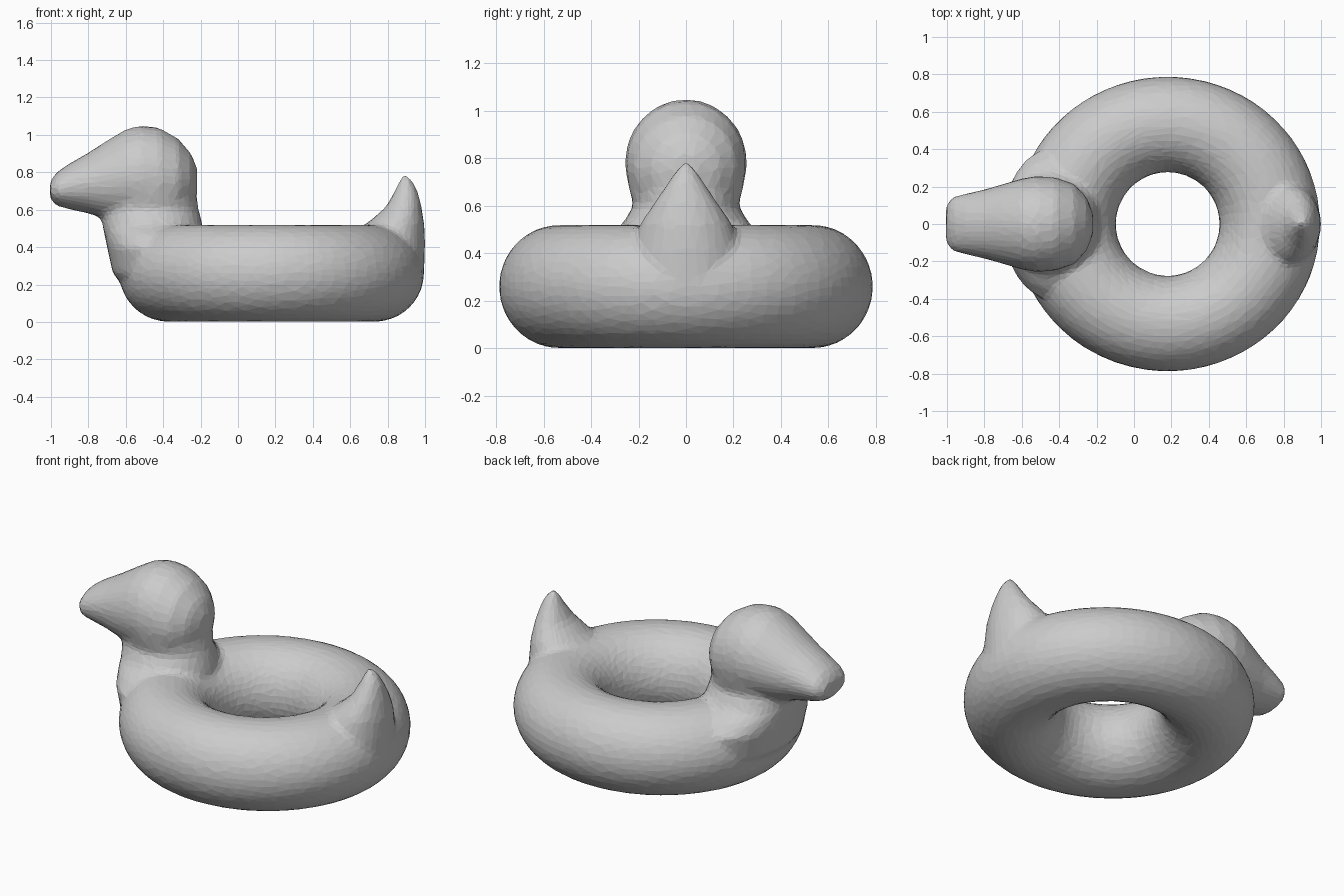
import bpy
import bmesh
from math import sin, cos, tau

cube = bpy.data.objects.get("Cube")
if cube:
    bpy.data.objects.remove(cube, do_unlink=True)

material = bpy.data.materials.new("plain grey")
material.use_nodes = True
grey = (0.6, 0.6, 0.6, 1)
material.diffuse_color = grey
material.node_tree.nodes["Principled BSDF"].inputs["Base Color"].default_value = grey


def skin(name, rings, closed=False):
    """Bridge equal rings of points into a solid object."""
    bm = bmesh.new()
    loops = [[bm.verts.new(p) for p in ring] for ring in rings]
    pairs = list(zip(loops, loops[1:]))
    if closed:
        pairs.append((loops[-1], loops[0]))
    else:
        bm.faces.new(loops[0])
        bm.faces.new(loops[-1])
    for a, b in pairs:
        for i in range(len(a)):
            j = (i + 1) % len(a)
            bm.faces.new((a[i], a[j], b[j], b[i]))
    bmesh.ops.recalc_face_normals(bm, faces=bm.faces)
    mesh = bpy.data.meshes.new(name)
    bm.to_mesh(mesh)
    bm.free()
    obj = bpy.data.objects.new(name, mesh)
    bpy.context.collection.objects.link(obj)
    mesh.materials.append(material)
    return obj


def loft(name, sections, along_x=False, sides=32):
    """Ellipses given as (position, low edge, high edge, half width in y)."""
    rings = []
    for pos, low, high, half in sections:
        ring = []
        for i in range(sides):
            a = tau * i / sides
            v = (low + high) / 2 + (high - low) / 2 * cos(a)
            y = half * sin(a)
            ring.append((pos, y, v) if along_x else (v, y, pos))
        rings.append(ring)
    return skin(name, rings)


# Inflated ring: round hole, slightly oval outside
CENTRE, HOLE, HALF_HEIGHT = 0.18, 0.277, 0.26
rings = []
for i in range(72):
    a = tau * i / 72
    outer = 0.788 + 0.027 * cos(a) ** 2
    mid, tube = (outer + HOLE) / 2, (outer - HOLE) / 2
    ring = []
    for j in range(36):
        b = tau * j / 36
        r = mid + tube * cos(b)
        ring.append((CENTRE + r * cos(a), r * sin(a), HALF_HEIGHT * (1 + sin(b))))
    rings.append(ring)
body = skin("swim_ring", rings, closed=True)

# Chest and neck rising from the ring
neck = loft("neck", [
    (0.14, -0.57, -0.2, 0.3), (0.26, -0.67, -0.2, 0.38),
    (0.4, -0.7, -0.2, 0.4), (0.47, -0.715, -0.18, 0.34),
    (0.52, -0.725, -0.19, 0.27), (0.6, -0.735, -0.21, 0.222),
    (0.66, -0.73, -0.22, 0.238), (0.75, -0.7, -0.222, 0.253),
    (0.82, -0.64, -0.24, 0.24)])

# Head tapering into a blunt bill
head = loft("head_and_bill", [
    (-1.005, 0.66, 0.75, 0.1), (-0.97, 0.62, 0.8, 0.147),
    (-0.9, 0.602, 0.848, 0.162), (-0.8, 0.58, 0.905, 0.185),
    (-0.7, 0.55, 0.97, 0.214), (-0.6, 0.53, 1.03, 0.243),
    (-0.52, 0.515, 1.05, 0.258), (-0.42, 0.515, 1.038, 0.25),
    (-0.32, 0.54, 0.98, 0.215), (-0.25, 0.62, 0.9, 0.14),
    (-0.218, 0.7, 0.82, 0.05)], along_x=True)

# Pointed tail
tail = loft("tail", [
    (0.25, 0.6, 0.995, 0.26), (0.42, 0.62, 1.0, 0.23),
    (0.52, 0.68, 0.997, 0.195), (0.56, 0.73, 0.99, 0.17),
    (0.62, 0.795, 0.98, 0.128), (0.7, 0.838, 0.96, 0.075),
    (0.75, 0.86, 0.935, 0.042), (0.785, 0.875, 0.91, 0.015)])

# Fuse the parts into one blended, lightly faceted skin
bpy.ops.object.select_all(action="DESELECT")
for part in (body, neck, head, tail):
    part.select_set(True)
bpy.context.view_layer.objects.active = body
bpy.ops.object.join()
body.name = "duck_swim_ring"

remesh = body.modifiers.new("fuse", "REMESH")
remesh.mode = "VOXEL"
remesh.voxel_size = 0.02
blend = body.modifiers.new("blend", "SMOOTH")
blend.factor = 0.5
blend.iterations = 6
facets = body.modifiers.new("facets", "DECIMATE")
facets.ratio = 0.12
